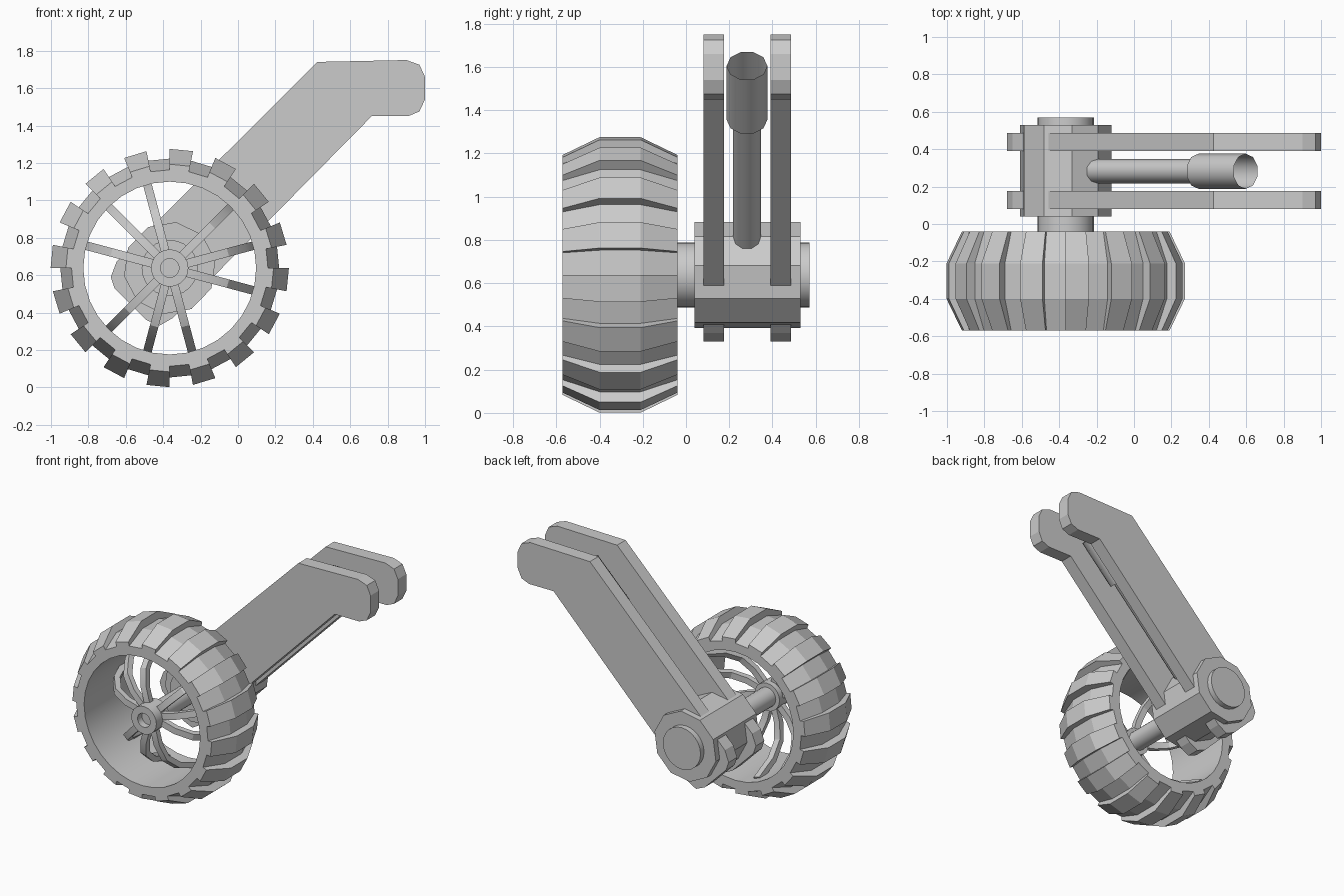
import bpy, bmesh
from math import sin, cos, pi, radians, hypot
from mathutils import Vector

if "Cube" in bpy.data.objects:
    bpy.data.objects.remove(bpy.data.objects["Cube"])

CX, CZ = -0.365, 0.638      # wheel axis (runs along y)


def finish(name, bm, smooth=None):
    bmesh.ops.recalc_face_normals(bm, faces=bm.faces)
    me = bpy.data.meshes.new(name)
    bm.to_mesh(me)
    bm.free()
    ob = bpy.data.objects.new(name, me)
    bpy.context.collection.objects.link(ob)
    if smooth:
        bpy.ops.object.select_all(action='DESELECT')
        ob.select_set(True)
        bpy.context.view_layer.objects.active = ob
        bpy.ops.object.shade_smooth_by_angle(angle=radians(smooth))
    return ob


def wheel_point(r, y, a):
    return (CX + r * cos(a), y, CZ + r * sin(a))


def lathe(name, profile, n, start=0.0, closed=False, smooth=None):
    """Revolve (radius, y) points around the wheel axis."""
    bm = bmesh.new()
    rings = [[bm.verts.new(wheel_point(r, y, start + 2 * pi * i / n)) for i in range(n)]
             for r, y in profile]
    pairs = list(zip(rings, rings[1:]))
    if closed:
        pairs.append((rings[-1], rings[0]))
    else:
        bm.faces.new(rings[0])
        bm.faces.new(rings[-1])
    for a, b in pairs:
        for i in range(n):
            j = (i + 1) % n
            bm.faces.new((a[i], a[j], b[j], b[i]))
    return finish(name, bm, smooth)


def tube(name, p, q, r, n, cap_end):
    """Straight cylinder between two points."""
    p, q = Vector(p), Vector(q)
    d = (q - p).normalized()
    u = Vector((0, 1, 0))
    v = d.cross(u)
    bm = bmesh.new()
    ends = [[bm.verts.new(c + r * (u * cos(2 * pi * i / n) + v * sin(2 * pi * i / n)))
             for i in range(n)] for c in (p, q)]
    for i in range(n):
        j = (i + 1) % n
        bm.faces.new((ends[0][i], ends[0][j], ends[1][j], ends[1][i]))
    bm.faces.new(ends[0])
    if cap_end:
        bm.faces.new(ends[1])
    return finish(name, bm, 50)


# Tyre: alternating raised blocks and grooves around an open rim
N = 32
block = [(0.555, -0.57), (0.637, -0.40), (0.637, -0.21), (0.555, -0.04)]
groove = [(0.525, -0.57), (0.585, -0.40), (0.585, -0.21), (0.525, -0.04)]
inner = [(0.462, -0.04), (0.462, -0.57)]
bm = bmesh.new()
loops = []
for i in range(N):
    a = 2 * pi * i / N
    loops.append([[bm.verts.new(wheel_point(r, y, a)) for r, y in pts]
                  for pts in (groove, block, inner)])
for i in range(N):
    A, B = loops[i], loops[(i + 1) % N]
    k = i % 2
    la, lb = A[k] + A[2], B[k] + B[2]
    for j in range(6):
        m = (j + 1) % 6
        bm.faces.new((la[j], la[m], lb[m], lb[j]))
    for j in range(3):      # block side wall
        bm.faces.new((A[0][j], A[0][j + 1], A[1][j + 1], A[1][j]))
finish("tyre", bm, 14)

# Spokes: three groups of three, curving back from the hub to the rim
path = [(0.07, -0.46), (0.20, -0.46), (0.31, -0.42), (0.40, -0.31), (0.44, -0.20), (0.47, -0.12)]
for s, deg in enumerate(g + o for g in (15, 135, 255) for o in (-30, 0, 30)):
    a = radians(deg)
    bm = bmesh.new()
    rows = []
    for i, (r, y) in enumerate(path):
        p, q = path[max(i - 1, 0)], path[min(i + 1, len(path) - 1)]
        dr, dy = q[0] - p[0], q[1] - p[1]
        l = hypot(dr, dy)
        nr, ny = -dy / l * 0.02, dr / l * 0.02
        row = []
        for side, w in ((-1, -1), (-1, 1), (1, 1), (1, -1)):
            c = Vector(wheel_point(r + side * nr, y + side * ny, a))
            row.append(bm.verts.new(c + Vector((-sin(a), 0, cos(a))) * 0.023 * w))
        rows.append(row)
    for p, q in zip(rows, rows[1:]):
        for j in range(4):
            m = (j + 1) % 4
            bm.faces.new((p[j], p[m], q[m], q[j]))
    bm.faces.new(rows[0])
    bm.faces.new(rows[-1])
    finish(f"spoke_{s + 1}", bm, 30)

# Hub ring, axle and pivot collar
lathe("hub", [(0.05, -0.55), (0.10, -0.55), (0.10, -0.40), (0.05, -0.40)], 20, closed=True, smooth=40)
lathe("inner_axle", [(0.07, -0.50), (0.07, -0.02)], 20, smooth=40)
lathe("axle", [(0.15, -0.04), (0.15, 0.57)], 24, smooth=40)
lathe("pivot_collar", [(0.248, 0.04), (0.248, 0.53)], 10, start=radians(10))

# Two parallel bent arm plates
outline = [(0.425, 1.74), (0.90, 1.75), (0.97, 1.725), (1.0, 1.66), (1.0, 1.54), (0.97, 1.475),
           (0.91, 1.45), (0.715, 1.45), (-0.35, 0.37), (-0.42, 0.33), (-0.49, 0.36),
           (-0.66, 0.53), (-0.68, 0.59), (-0.65, 0.67)]
for name, y in (("front_arm_plate", 0.08), ("back_arm_plate", 0.39)):
    bm = bmesh.new()
    f = bm.faces.new([bm.verts.new((x, y, z)) for x, z in outline])
    ext = bmesh.ops.extrude_face_region(bm, geom=[f], use_keep_orig=True)
    moved = [g for g in ext["geom"] if isinstance(g, bmesh.types.BMVert)]
    bmesh.ops.translate(bm, vec=(0, 0.096, 0), verts=moved)
    finish(name, bm)

# Shock absorber between the plates
tube("shock_rod", (-0.25, 0.282, 0.76), (0.40, 0.282, 1.41), 0.065, 10, True)
tube("shock_cylinder", (0.345, 0.282, 1.355), (0.597, 0.282, 1.605), 0.094, 10, False)
